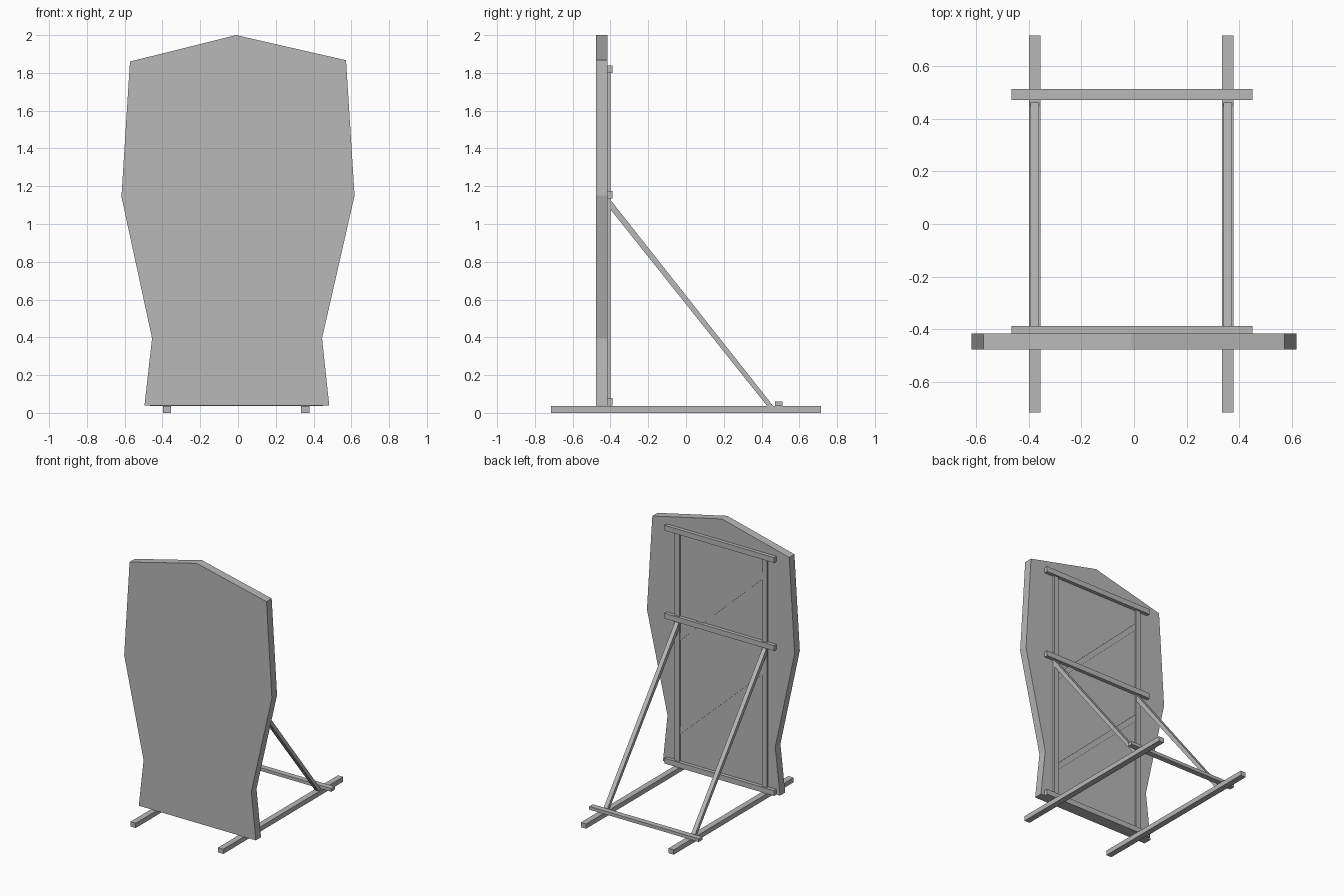
import bpy
import bmesh
from mathutils import Vector

cube = bpy.data.objects.get("Cube")
if cube:
    bpy.data.objects.remove(cube, do_unlink=True)

# Single grey for every part
grey = bpy.data.materials.new("plain grey")
grey.use_nodes = True
color = (0.48, 0.48, 0.48, 1)
grey.diffuse_color = color
grey.node_tree.nodes["Principled BSDF"].inputs["Base Color"].default_value = color


def prism(name, outline, offset):
    """Extrude a flat polygon along an offset vector."""
    bm = bmesh.new()
    face = bm.faces.new([bm.verts.new(p) for p in outline])
    result = bmesh.ops.extrude_face_region(bm, geom=[face], use_keep_orig=True)
    moved = [g for g in result["geom"] if isinstance(g, bmesh.types.BMVert)]
    bmesh.ops.translate(bm, verts=moved, vec=Vector(offset))
    bmesh.ops.recalc_face_normals(bm, faces=bm.faces)
    mesh = bpy.data.meshes.new(name)
    bm.to_mesh(mesh)
    bm.free()
    mesh.materials.append(grey)
    obj = bpy.data.objects.new(name, mesh)
    bpy.context.scene.collection.objects.link(obj)
    return obj


def box(name, x, y, z):
    """Box from its (low, high) range on each axis."""
    base = [(x[0], y[0], z[0]), (x[1], y[0], z[0]),
            (x[1], y[1], z[0]), (x[0], y[1], z[0])]
    return prism(name, base, (0, 0, z[1] - z[0]))


# Shaped board
FRONT, BACK = -0.477, -0.415
outline = [(-0.495, 0.04), (0.483, 0.04), (0.445, 0.395), (0.617, 1.15),
           (0.572, 1.867), (-0.01, 2.0), (-0.572, 1.86),
           (-0.617, 1.145), (-0.455, 0.395)]
prism("board", [(x, FRONT, z) for x, z in outline], (0, BACK - FRONT, 0))

# Rails, uprights and struts, one set per side
for side, cx in (("right", -0.376), ("left", 0.356)):
    box(side + "_base_rail", (cx - 0.022, cx + 0.022), (-0.715, 0.715), (0, 0.036))
    box(side + "_upright", (cx - 0.02, cx + 0.02), (BACK, -0.401), (0.06, 1.82))
    w = 0.016
    profile = [(-0.402, 1.08), (0.43, 0.036), (0.462, 0.036), (-0.402, 1.13)]
    prism(side + "_strut", [(cx - w, y, z) for y, z in profile], (2 * w, 0, 0))

# Horizontal bars across the back
SPAN = (-0.465, 0.45)
for name, z in (("bottom", 0.04), ("middle", 1.135), ("top", 1.8)):
    box(name + "_crossbar", SPAN, (BACK, -0.388), (z, z + 0.04))
box("rear_crossbar", SPAN, (0.47, 0.512), (0.036, 0.06))

# Slanted braces between the uprights
for name, low, high in (("lower", 0.31, 0.95), ("upper", 1.02, 1.67)):
    h = 0.027
    prism(name + "_brace",
          [(0.336, BACK, low - h), (-0.356, BACK, high - h),
           (-0.356, BACK, high + h), (0.336, BACK, low + h)], (0, 0.007, 0))
